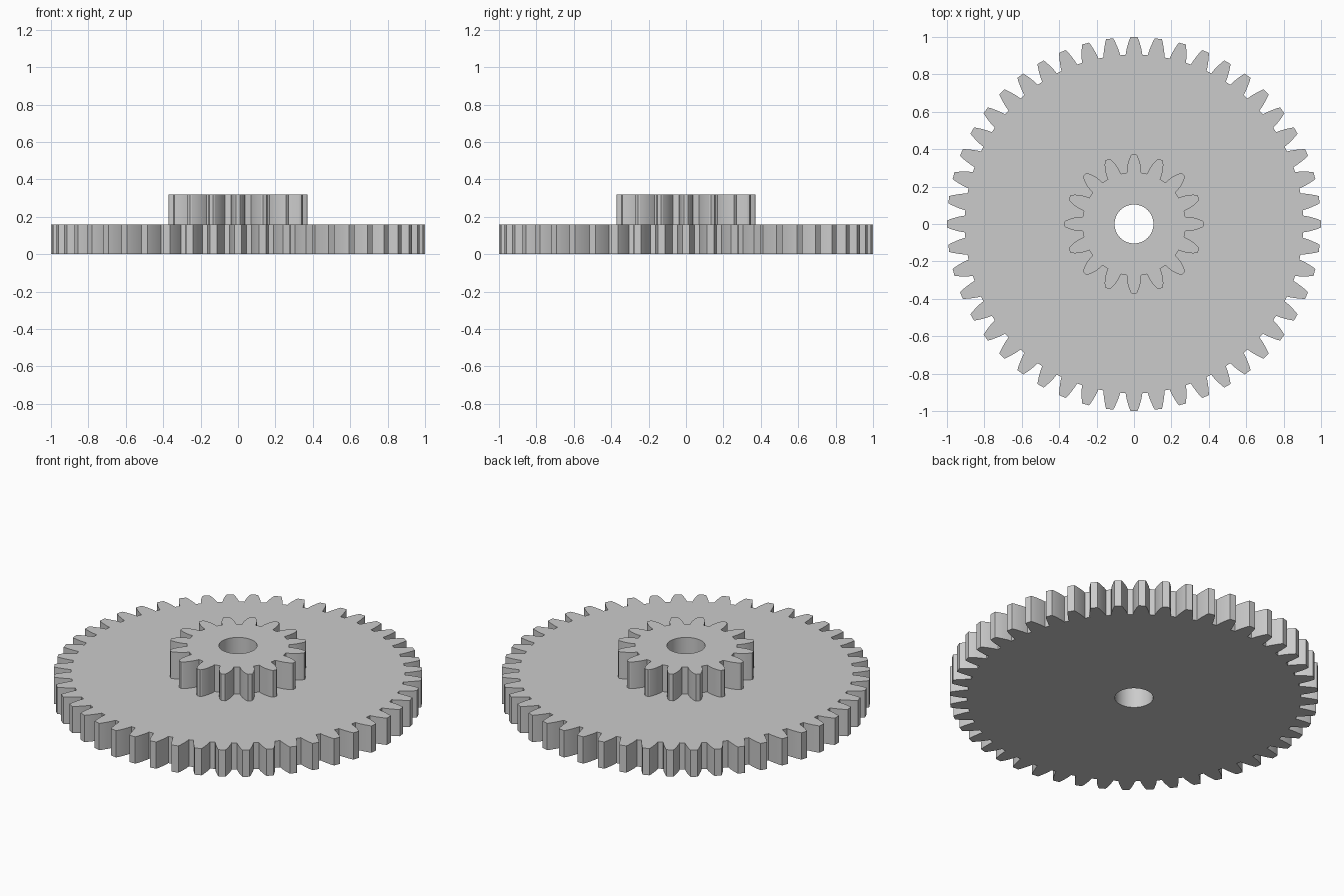
import bpy, bmesh
from math import sin, cos, tau, radians
from mathutils import Vector

cube = bpy.data.objects.get("Cube")
if cube:
    bpy.data.objects.remove(cube)

steel = bpy.data.materials.new("plain grey")
steel.use_nodes = True
GREY = (0.6, 0.6, 0.6, 1)
steel.diffuse_color = GREY
steel.node_tree.nodes["Principled BSDF"].inputs["Base Color"].default_value = GREY

BASE_TOP, HUB_TOP = 0.16, 0.32


def gear_outline(teeth, flank):
    """Closed outline; flank lists (radius, half width) from root to tip."""
    side = [(r, -w / r) for r, w in flank]
    tooth = side + [(r, -a) for r, a in reversed(side)]
    return [(r * sin(a + tau * i / teeth), r * cos(a + tau * i / teeth))
            for i in range(teeth) for r, a in tooth]


def circle_outline(radius, count):
    return [(radius * sin(tau * i / count), radius * cos(tau * i / count))
            for i in range(count)]


def loop(bm, outline, z):
    verts = [bm.verts.new((x, y, z)) for x, y in outline]
    for i, v in enumerate(verts):
        bm.edges.new((verts[i - 1], v))
    return verts


def wall(bm, low, high):
    for i in range(len(low)):
        bm.faces.new((low[i - 1], low[i], high[i], high[i - 1]))


def cap(bm, outer, inner, up):
    """Flat face between two loops."""
    edges = [bm.edges.get((ring[i - 1], ring[i]))
             for ring in (outer, inner) for i in range(len(ring))]
    bmesh.ops.triangle_fill(bm, edges=edges, use_beauty=True,
                            normal=Vector((0, 0, up)))


def finish(name, bm):
    bmesh.ops.recalc_face_normals(bm, faces=bm.faces)
    mesh = bpy.data.meshes.new(name)
    bm.to_mesh(mesh)
    bm.free()
    mesh.materials.append(steel)
    obj = bpy.data.objects.new(name, mesh)
    bpy.context.collection.objects.link(obj)
    bpy.ops.object.select_all(action='DESELECT')
    obj.select_set(True)
    bpy.context.view_layer.objects.active = obj
    bpy.ops.object.shade_smooth_by_angle(angle=radians(12))


# Tooth shapes
wheel = gear_outline(48, [(0.905, 0.045), (0.93, 0.041), (0.96, 0.033),
                          (0.985, 0.025), (0.999, 0.019)])
pinion = gear_outline(16, [(0.277, 0.038), (0.30, 0.037), (0.325, 0.033),
                           (0.35, 0.025), (0.365, 0.018), (0.373, 0.011)])
bore = circle_outline(0.104, 64)

# One solid: wheel, stepped pinion and bore through both
bm = bmesh.new()
wheel_low, wheel_high = loop(bm, wheel, 0), loop(bm, wheel, BASE_TOP)
hub_low, hub_high = loop(bm, pinion, BASE_TOP), loop(bm, pinion, HUB_TOP)
bore_low, bore_high = loop(bm, bore, 0), loop(bm, bore, HUB_TOP)
for low, high in ((wheel_low, wheel_high), (hub_low, hub_high), (bore_low, bore_high)):
    wall(bm, low, high)
cap(bm, wheel_low, bore_low, -1)
cap(bm, wheel_high, hub_low, 1)
cap(bm, hub_high, bore_high, 1)
finish("stepped_gear", bm)
